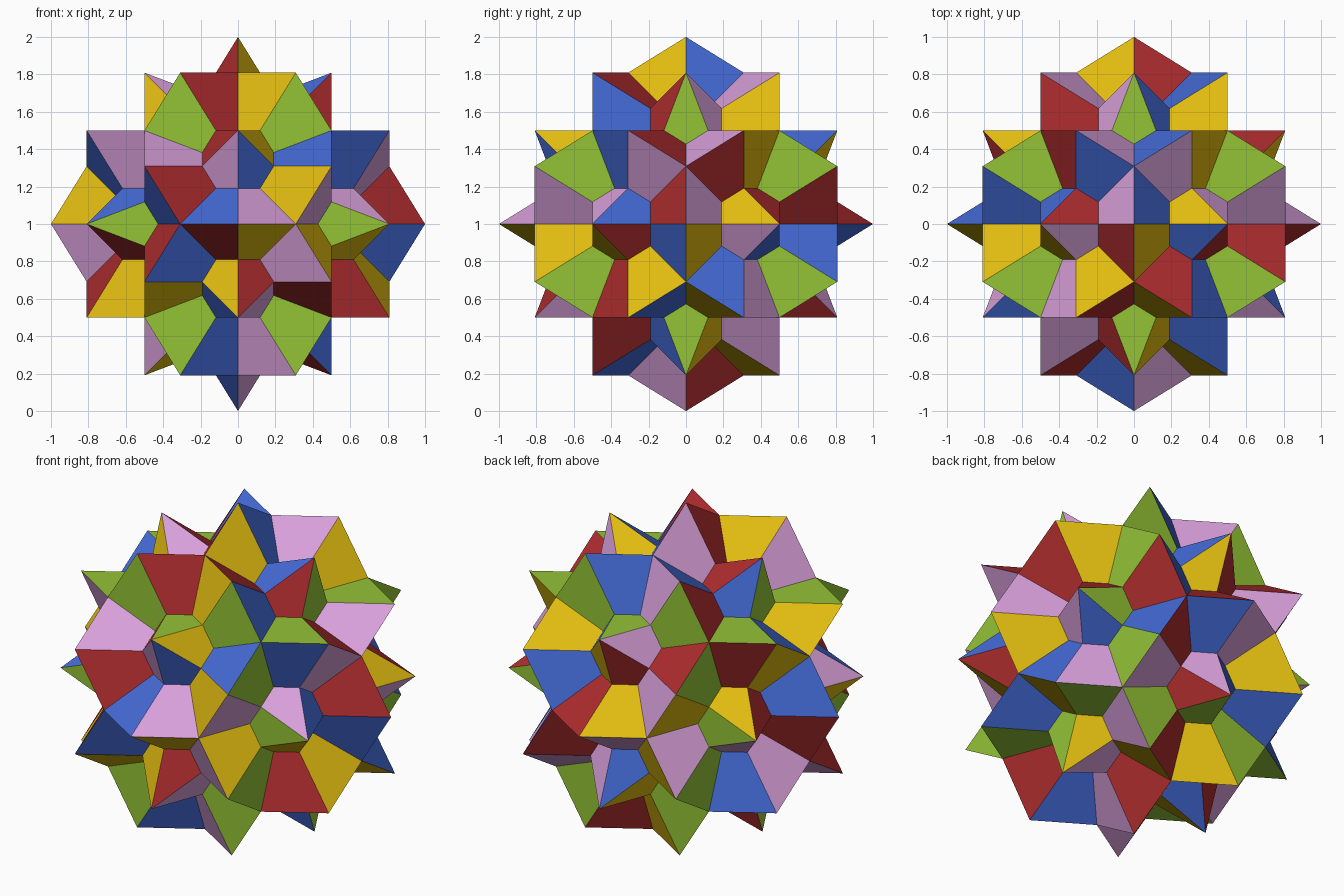
import bpy
import bmesh
from math import sqrt, radians
from mathutils import Matrix, Vector

if "Cube" in bpy.data.objects:
    bpy.data.objects.remove(bpy.data.objects["Cube"], do_unlink=True)

# Golden-ratio lengths
g = (sqrt(5) - 1) / 2
LONG, SHORT = (1 + g) / 4 * 2, g / 2
HALF = 0.5
g2, g3 = g ** 2, g ** 3


def to_linear(c):
    c /= 255
    return c / 12.92 if c <= 0.04045 else ((c + 0.055) / 1.055) ** 2.4


def make_material(name, rgb):
    colour = [to_linear(c) for c in rgb] + [1]
    mat = bpy.data.materials.new(name)
    mat.use_nodes = True
    mat.diffuse_color = colour
    bsdf = mat.node_tree.nodes["Principled BSDF"]
    bsdf.inputs["Base Color"].default_value = colour
    bsdf.inputs["Roughness"].default_value = 0.8
    return mat


# One colour for each of the five interlocked cubes
materials = [
    make_material("leaf green", (148, 195, 54)),
    make_material("deep red", (173, 44, 46)),
    make_material("golden yellow", (225, 188, 16)),
    make_material("soft pink", (217, 160, 219)),
    make_material("royal blue", (68, 106, 214)),
]

# Visible pieces in a cube face plane: point of a star tip, and point of a five-sided peak
tip_piece = [(SHORT, LONG), (HALF, HALF), (g2 / 2, g2), (g3 / 2, HALF)]
peak_piece = [(LONG, 0), (HALF, g3 / 2), (HALF - g2 * g2 / 2, 0), (HALF, -g3 / 2)]
pieces = [[(sx * u, sw * w) for u, w in tip_piece] for sx in (1, -1) for sw in (1, -1)]
pieces += [[(sx * u, w) for u, w in peak_piece] for sx in (1, -1)]

bm = bmesh.new()
five_fold_axis = Vector((LONG, HALF, 0))


def add_cube_faces(turn, material_index):
    """Add the visible pieces of all six face planes of one turned cube."""
    axes = turn.col
    for i in range(3):
        across, normal, up = axes[i], axes[(i + 1) % 3], axes[(i + 2) % 3]
        for side in (1, -1):
            for piece in pieces:
                verts = [bm.verts.new(normal * side * HALF + across * u + up * w)
                         for u, w in piece]
                face = bm.faces.new(verts)
                face.material_index = material_index
                face.normal_update()
                if face.normal.dot(normal * side) < 0:
                    face.normal_flip()


for k in range(5):
    add_cube_faces(Matrix.Rotation(radians(72 * k), 3, five_fold_axis), k)

# Weld the pieces into one closed star and stand it on the ground
bmesh.ops.remove_doubles(bm, verts=bm.verts, dist=0.001)
bmesh.ops.translate(bm, verts=bm.verts, vec=(0, 0, 1))

mesh = bpy.data.meshes.new("star_polyhedron")
for mat in materials:
    mesh.materials.append(mat)
bm.to_mesh(mesh)
bm.free()
star = bpy.data.objects.new("star_polyhedron", mesh)
bpy.context.collection.objects.link(star)
